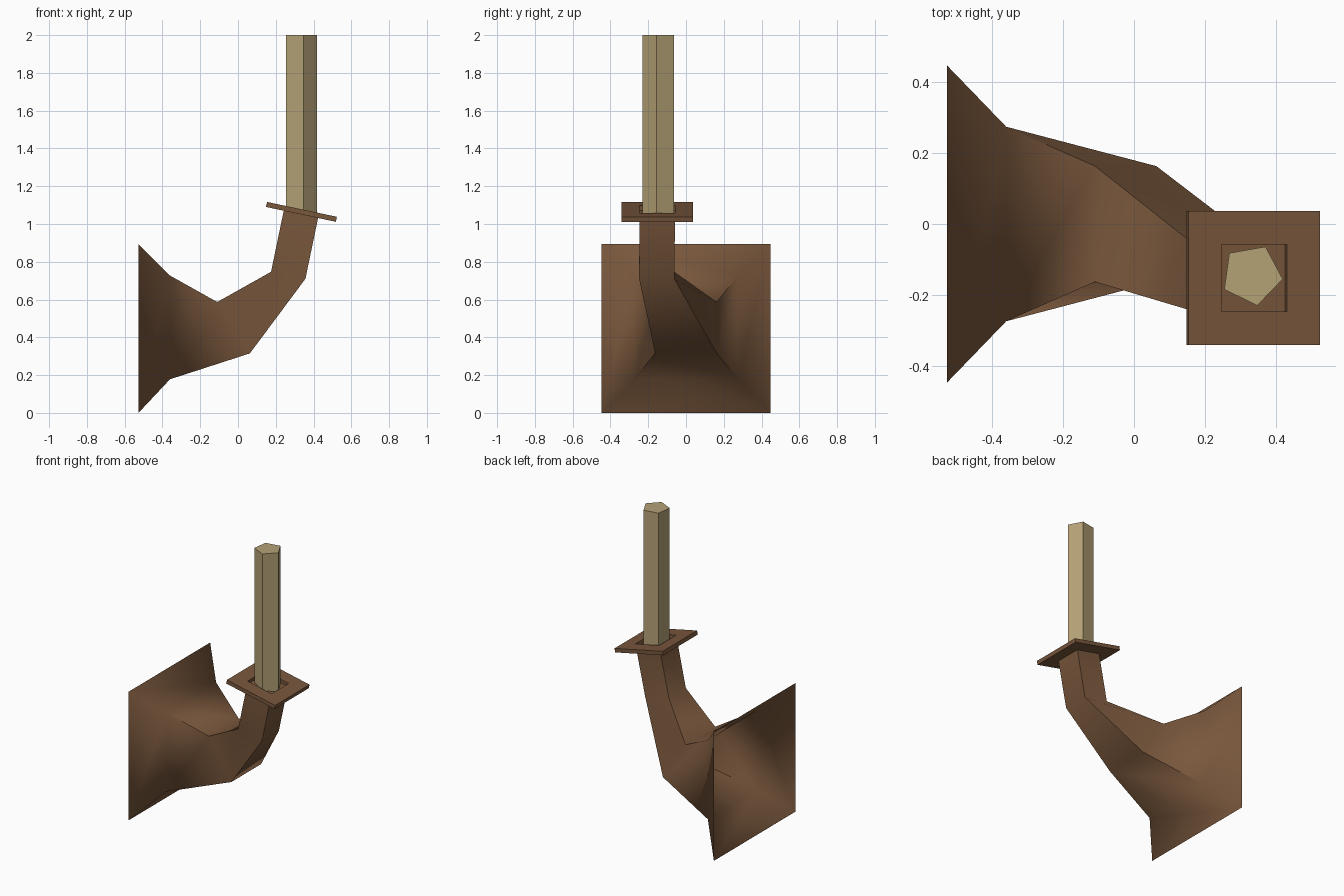
import bpy, bmesh, math
from mathutils import Matrix

if "Cube" in bpy.data.objects:
    bpy.data.objects.remove(bpy.data.objects["Cube"])


def material(name, color):
    m = bpy.data.materials.new(name)
    m.diffuse_color = (*color, 1)
    m.use_nodes = True
    m.node_tree.nodes["Principled BSDF"].inputs["Base Color"].default_value = m.diffuse_color
    return m


brown = material("dark_wood", (0.19, 0.095, 0.045))
tan = material("pale_wood", (0.46, 0.36, 0.18))


def make(name, bm, mat):
    bmesh.ops.recalc_face_normals(bm, faces=bm.faces[:])
    me = bpy.data.meshes.new(name)
    bm.to_mesh(me)
    bm.free()
    me.materials.append(mat)
    ob = bpy.data.objects.new(name, me)
    bpy.context.collection.objects.link(ob)
    return ob


def loft(bm, rings, close=False):
    rings = [[bm.verts.new(p) for p in r] for r in rings]
    for a, b in zip(rings, rings[1:]):
        n = len(a)
        for i in range(n):
            j = (i + 1) % n
            bm.faces.new((a[i], a[j], b[j], b[i]))
    if close:
        bm.faces.new(rings[0])
        bm.faces.new(rings[-1])


# Flared bracket, open at the wall: (top x, top z, bottom x, bottom z, y centre, half width)
sections = [
    (-0.527, 0.893, -0.527, 0.0, 0.0, 0.447),
    (-0.36, 0.727, -0.36, 0.178, 0.0, 0.274),
    (-0.11, 0.587, 0.063, 0.315, 0.0, 0.163),
    (0.175, 0.747, 0.357, 0.71, -0.155, 0.093),
    (0.242, 1.07, 0.424, 1.032, -0.152, 0.094),
]
bm = bmesh.new()
loft(bm, [[(tx, y - h, tz), (tx, y + h, tz), (bx, y + h, bz), (bx, y - h, bz)]
          for tx, tz, bx, bz, y, h in sections])
bracket = make("bracket", bm, brown)
bpy.context.view_layer.objects.active = bracket
bracket.select_set(True)
bpy.ops.object.shade_smooth_by_angle(angle=math.radians(70))

# Tilted square plate with a square socket recessed in its top
T = 0.027
tilt = Matrix.Translation((0.333, -0.152, 1.051)) @ Matrix.Rotation(math.radians(12), 4, 'Y')


def square(h, z):
    return [tilt @ v.to_3d() for v in
            [Matrix.Translation((0, 0, z)) @ p for p in corners(h)]]


def corners(h):
    from mathutils import Vector
    return [Vector((sx * h, sy * h, 0)) for sx, sy in ((-1, -1), (1, -1), (1, 1), (-1, 1))]


bm = bmesh.new()
loft(bm, [square(0.094, 0), square(0.189, 0), square(0.189, T),
          square(0.094, T), square(0.094, 0.002)])
bm.verts.ensure_lookup_table()
bm.faces.new(bm.verts[-4:])
make("socket_plate", bm, brown)

# Five-sided stick standing in the socket
bm = bmesh.new()
loft(bm, [[(0.332 + 0.088 * math.cos(math.radians(-8 + 72 * i)),
            -0.143 + 0.088 * math.sin(math.radians(-8 + 72 * i)), z) for i in range(5)]
          for z in (1.03, 2.0)], close=True)
make("stick", bm, tan)
